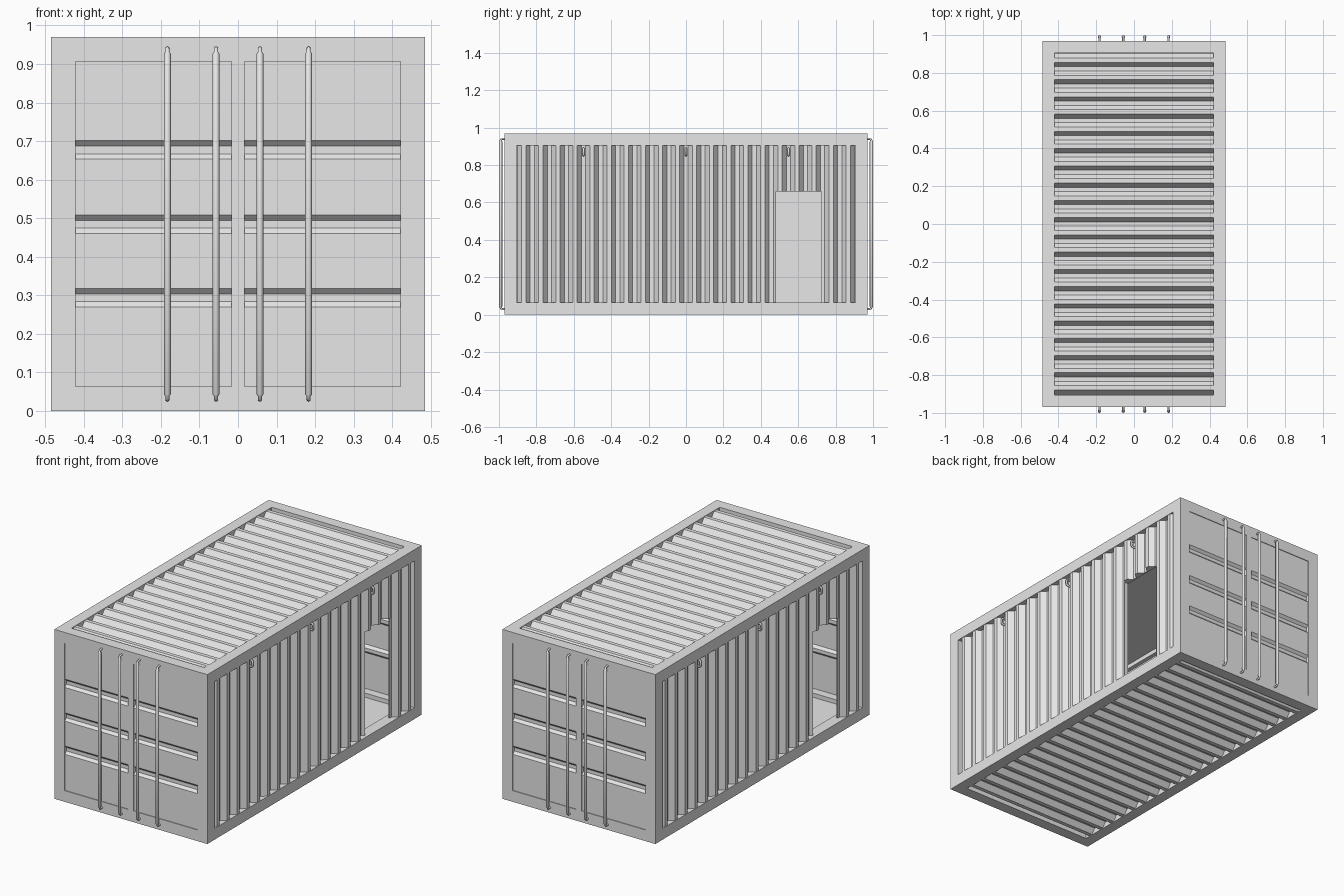
import bpy, bmesh, math

if "Cube" in bpy.data.objects:
    bpy.data.objects.remove(bpy.data.objects["Cube"])

X, Y, H = 0.485, 0.97, 0.97      # half width, half length, height
F = 0.064                        # frame bar width
PITCH = 0.0913                   # wall corrugation spacing
PEAK, VALLEY, INNER = 0.003, 0.032, 0.040   # depths below the frame face

grey = bpy.data.materials.new("light_grey")
grey.diffuse_color = (0.8, 0.8, 0.8, 1)
grey.use_nodes = True
grey.node_tree.nodes["Principled BSDF"].inputs["Base Color"].default_value = grey.diffuse_color


def make_object(name, bm):
    bmesh.ops.recalc_face_normals(bm, faces=bm.faces)
    me = bpy.data.meshes.new(name)
    bm.to_mesh(me)
    bm.free()
    me.materials.append(grey)
    ob = bpy.data.objects.new(name, me)
    bpy.context.collection.objects.link(ob)
    return ob


def add_box(bm, lo, hi):
    r = bmesh.ops.create_cube(bm, size=1)
    for v in r["verts"]:
        v.co = [(a + b) / 2 + c * (b - a) for a, b, c in zip(lo, hi, v.co)]


def add_prism(bm, poly, w0, w1, place):
    """Extrude a (u, depth) outline from w0 to w1; place maps it to the world."""
    a = [bm.verts.new(place(u, d, w0)) for u, d in poly]
    b = [bm.verts.new(place(u, d, w1)) for u, d in poly]
    n = len(poly)
    bm.faces.new(a)
    bm.faces.new(b[::-1])
    for i in range(n):
        j = (i + 1) % n
        bm.faces.new((a[i], b[i], b[j], a[j]))


# corrugation: equal peak, slope, valley, slope; valley centred on 0
def depth(u):
    t = abs((u / PITCH + 0.5) % 1 - 0.5)          # 0 at valley, 0.5 at peak
    k = min(max((t - 0.125) / 0.25, 0), 1)
    return VALLEY + (PEAK - VALLEY) * k


def corrugated(u0, u1):
    cuts = [(i + 0.5) * PITCH / 4 for i in range(-44, 44)]
    us = [u0] + [c for c in cuts if u0 + 1e-4 < c < u1 - 1e-4] + [u1]
    us = [u for u in us]
    return [(u, depth(u)) for u in us] + [(u1, INNER), (u0, INNER)]


# frame of twelve bars
bm = bmesh.new()
for sx in (-1, 1):
    x0, x1 = sorted((sx * X, sx * (X - F)))
    for z in (0, H - F):
        add_box(bm, (x0, -Y, z), (x1, Y, z + F))
    for sy in (-1, 1):
        y0, y1 = sorted((sy * Y, sy * (Y - F)))
        add_box(bm, (x0, y0, F), (x1, y1, H - F))
for sy in (-1, 1):
    y0, y1 = sorted((sy * Y, sy * (Y - F)))
    for z in (0, H - F):
        add_box(bm, (F - X, y0, z), (X - F, y1, z + F))
make_object("frame", bm)

# roof and floor sheets
L = Y - F
for name, place in (("roof", lambda u, d, w: (w, u, H - d)),
                    ("floor", lambda u, d, w: (w, u, d))):
    bm = bmesh.new()
    add_prism(bm, corrugated(-L, L), F - X, X - F, place)
    make_object(name, bm)


def tube(name, pts, radius):
    """Round bar through points (x, y, z, radius factor)."""
    cu = bpy.data.curves.new(name, "CURVE")
    cu.dimensions = "3D"
    cu.bevel_depth = radius
    cu.bevel_resolution = 2
    cu.use_fill_caps = True
    sp = cu.splines.new("POLY")
    sp.points.add(len(pts) - 1)
    for p, (x, y, z, r) in zip(sp.points, pts):
        p.co = (x, y, z, 1)
        p.radius = r
    tmp = bpy.data.objects.new(name + "_path", cu)
    bpy.context.collection.objects.link(tmp)
    dg = bpy.context.evaluated_depsgraph_get()
    me = bpy.data.meshes.new_from_object(tmp.evaluated_get(dg))
    bpy.data.objects.remove(tmp)
    me.name = name
    me.materials.clear()
    me.materials.append(grey)
    ob = bpy.data.objects.new(name, me)
    bpy.context.collection.objects.link(ob)
    bpy.context.view_layer.objects.active = ob
    ob.select_set(True)
    bpy.ops.object.shade_smooth_by_angle(angle=math.radians(50))
    ob.select_set(False)


# end door outline with three horizontal grooves, constant thickness
grooves = [0.294, 0.484, 0.677]
face = [(F, 0.004)]
for g in grooves:
    face += [(g - 0.024, 0.004), (g - 0.01, 0.018), (g + 0.01, 0.018), (g + 0.024, 0.004)]
face.append((H - F, 0.004))
door_outline = face + [(z, d + 0.012) for z, d in reversed(face)]

# sides and ends repeat under a half turn
for s, side, end in ((1, "right", "front"), (-1, "left", "back")):
    # side wall in three pieces around the doorway
    def wall(u, d, w):
        return (s * (X - d), s * u, w)
    bm = bmesh.new()
    add_prism(bm, corrugated(-L, 0.48), F, H - F, wall)
    add_prism(bm, corrugated(0.48, 0.725), 0.66, H - F, wall)
    add_prism(bm, corrugated(0.725, L), F, H - F, wall)
    make_object(side + "_wall", bm)

    # lashing hooks in the wall valleys
    for i, y in enumerate((-6 * PITCH, 0, 6 * PITCH)):
        tube(f"{side}_hook_{i}", [(s * x, s * y, z, 1) for x, z in
             ((0.45, 0.888), (0.47, 0.888), (0.476, 0.882),
              (0.476, 0.858), (0.47, 0.852), (0.45, 0.852))], 0.006)

    # end doors and centre post
    def door(u, d, w):
        return (s * w, s * (d - Y), u)
    bm = bmesh.new()
    add_prism(bm, door_outline, F - X, -0.017, door)
    add_prism(bm, door_outline, 0.017, X - F, door)
    make_object(end + "_doors", bm)
    bm = bmesh.new()
    y0, y1 = sorted((-s * Y, -s * (Y - 0.03)))
    add_box(bm, (-0.017, y0, F), (0.017, y1, H - F))
    make_object(end + "_centre_post", bm)

    # locking bars with bent narrow ends
    half = [(-0.96, 0.94, 0.6), (-0.983, 0.94, 0.6), (-0.989, 0.937, 0.6),
            (-0.991, 0.931, 0.6), (-0.991, 0.927, 1)]
    path = half + [(y, H - z, r) for y, z, r in reversed(half)]
    for i, x in enumerate((-0.183, -0.057, 0.057, 0.183)):
        tube(f"{end}_locking_bar_{i}", [(x, s * y, z, r) for y, z, r in path], 0.009)
